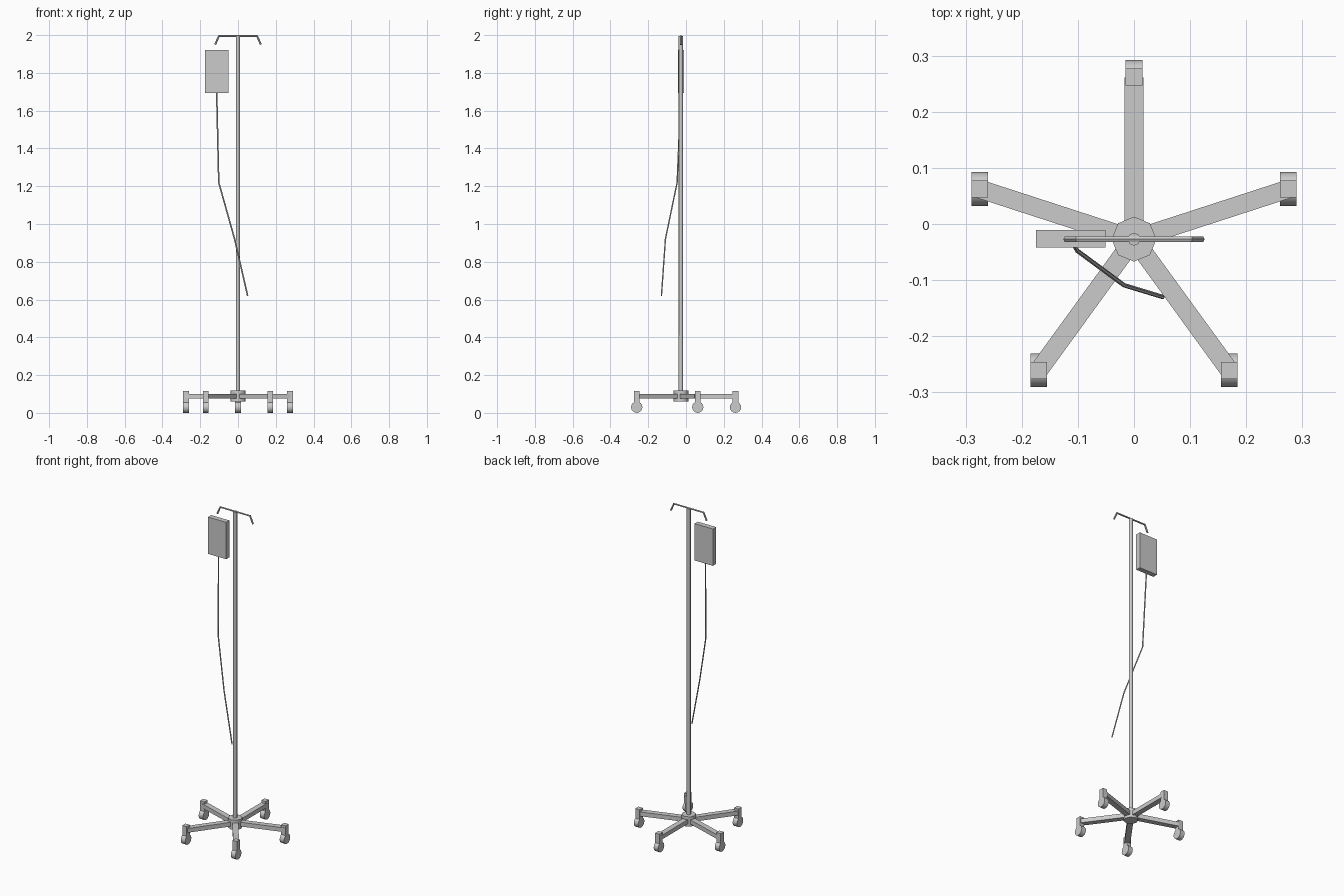
import bpy, bmesh
from math import cos, sin, radians, pi
from mathutils import Vector, Matrix

if "Cube" in bpy.data.objects:
    bpy.data.objects.remove(bpy.data.objects["Cube"])

CY = -0.027          # pole axis in y
REACH = 0.289        # hub centre to caster centre


def finish(bm, name, smooth=False):
    mesh = bpy.data.meshes.new(name)
    bmesh.ops.recalc_face_normals(bm, faces=bm.faces[:])
    for f in bm.faces:
        f.smooth = smooth
    bm.to_mesh(mesh)
    bm.free()
    ob = bpy.data.objects.new(name, mesh)
    bpy.context.collection.objects.link(ob)
    if smooth:
        bpy.ops.object.select_all(action='DESELECT')
        ob.select_set(True)
        bpy.context.view_layer.objects.active = ob
        bpy.ops.object.shade_smooth_by_angle(angle=radians(46))
    return ob


def box(name, centre, size, turn=0.0):
    bm = bmesh.new()
    m = (Matrix.Translation(centre) @ Matrix.Rotation(turn, 4, 'Z')
         @ Matrix.Diagonal((*size, 1)))
    bmesh.ops.create_cube(bm, size=1, matrix=m)
    return finish(bm, name)


def cylinder(name, centre, r, depth, sides, axis='Z'):
    bm = bmesh.new()
    m = Matrix.Translation(centre)
    if axis == 'X':
        m = m @ Matrix.Rotation(pi / 2, 4, 'Y')
    bmesh.ops.create_cone(bm, cap_ends=True, segments=sides, radius1=r,
                          radius2=r, depth=depth, matrix=m)
    return finish(bm, name, True)


def tube(name, points, r, sides):
    """Low-poly rod swept along a few points."""
    bm = bmesh.new()
    pts = [Vector(p) for p in points]
    rings = []
    for i, p in enumerate(pts):
        d = ((pts[min(i + 1, len(pts) - 1)] - p).normalized()
             + (p - pts[max(i - 1, 0)]).normalized()).normalized()
        u = d.cross(Vector((0, 1, 0))).normalized()
        v = d.cross(u)
        rings.append([bm.verts.new(p + r * (cos(a) * u + sin(a) * v))
                      for a in (2 * pi * k / sides for k in range(sides))])
    for a, b in zip(rings, rings[1:]):
        for k in range(sides):
            n = (k + 1) % sides
            bm.faces.new((a[k], a[n], b[n], b[k]))
    bm.faces.new(rings[0])
    bm.faces.new(rings[-1])
    return finish(bm, name, True)


# pole and hub
cylinder("pole", (0, CY, 1.03), 0.0115, 1.93, 8)
cylinder("hub", (0, CY, 0.089), 0.04, 0.06, 8)

# five legs with casters
for i in range(5):
    a = radians(90 + 72 * i)
    d = Vector((cos(a), sin(a), 0))
    c = Vector((0, CY, 0)) + d * REACH
    box(f"leg_{i + 1}", Vector((0, CY, 0.088)) + d * 0.144,
        (0.288, 0.033, 0.026), a)
    box(f"caster_fork_{i + 1}", (c.x, c.y, 0.073), (0.03, 0.03, 0.084))
    cylinder(f"caster_wheel_{i + 1}", (c.x, c.y, 0.03), 0.03, 0.03, 16, 'X')

# hanger bar with drooping ends
tube("hanger_hook", [(-0.121, CY, 1.95), (-0.101, CY, 1.995),
                     (0.101, CY, 1.995), (0.121, CY, 1.95)], 0.0055, 6)

# fluid bag and drip line
box("fluid_bag", (-0.113, -0.026, 1.807), (0.124, 0.031, 0.226))
tube("drip_line", [(-0.113, -0.027, 1.70), (-0.102, -0.047, 1.22),
                   (-0.018, -0.109, 0.92), (0.051, -0.13, 0.62)], 0.004, 6)
